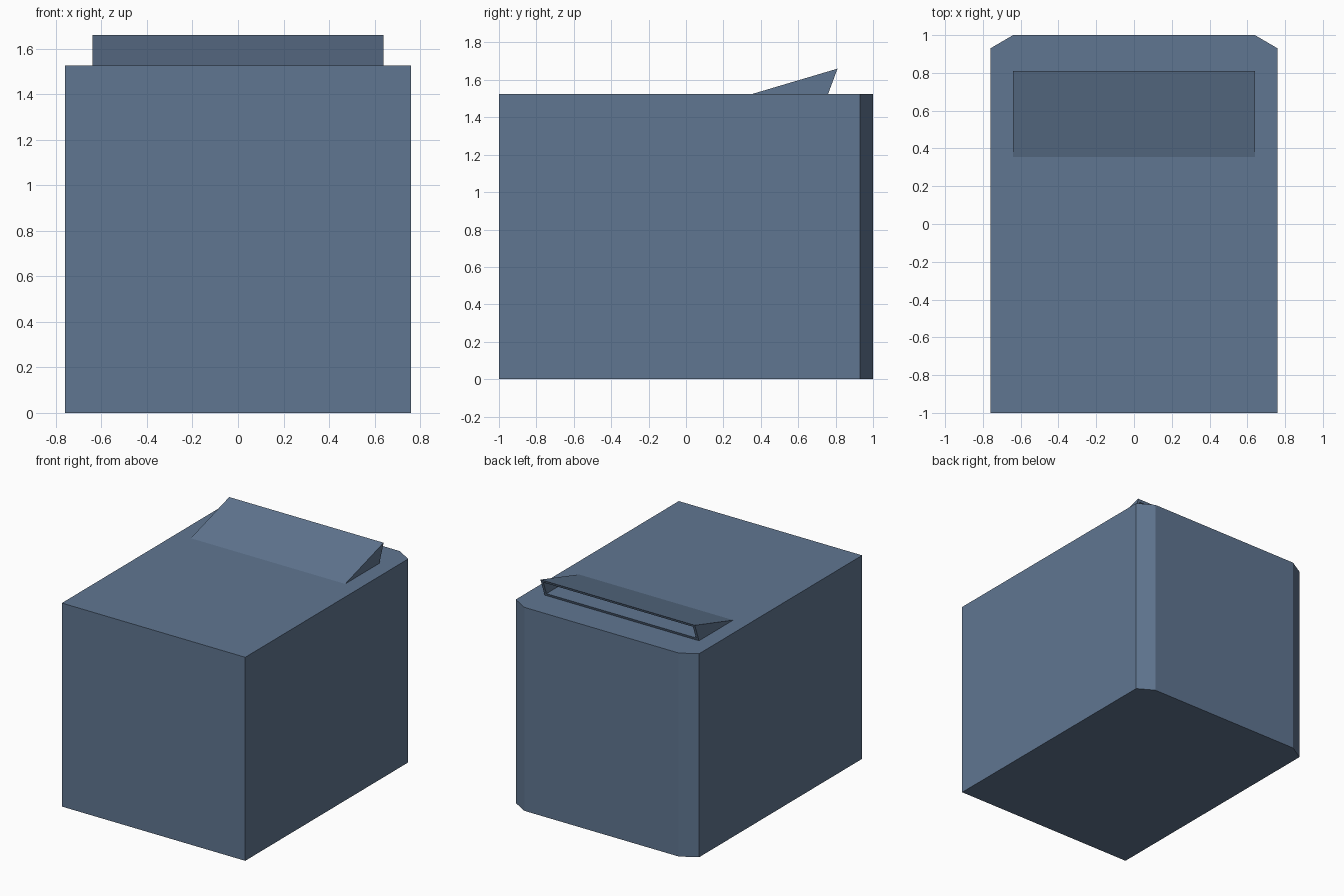
import bpy, bmesh
from mathutils import Vector

if "Cube" in bpy.data.objects:
    bpy.data.objects.remove(bpy.data.objects["Cube"])

paint = bpy.data.materials.new("slate_blue")
paint.diffuse_color = (0.117, 0.181, 0.283, 1)
paint.use_nodes = True
paint.node_tree.nodes["Principled BSDF"].inputs["Base Color"].default_value = paint.diffuse_color


def prism(points, offset):
    """Extrude a closed outline along an offset vector."""
    bm = bmesh.new()
    face = bm.faces.new([bm.verts.new(p) for p in points])
    ext = bmesh.ops.extrude_face_region(bm, geom=[face], use_keep_orig=True)
    new = [v for v in ext["geom"] if isinstance(v, bmesh.types.BMVert)]
    bmesh.ops.translate(bm, verts=new, vec=offset)
    bmesh.ops.recalc_face_normals(bm, faces=bm.faces[:])
    return bm


def finish(bm, name):
    mesh = bpy.data.meshes.new(name)
    bm.to_mesh(mesh)
    bm.free()
    mesh.materials.append(paint)
    bpy.context.collection.objects.link(bpy.data.objects.new(name, mesh))


# Cabinet body with the two back corners cut off
half = [(0.76, -1.0), (0.76, 0.93), (0.64, 1.0)]
outline = half + [(-x, y) for x, y in reversed(half)]
finish(prism([(x, y, 0) for x, y in outline], Vector((0, 0, 1.525))), "cabinet_body")

# Sloped vent hood
profile = [(0.355, 1.525), (0.76, 1.525), (0.81, 1.66)]
bm = prism([(-0.64, y, z) for y, z in profile], Vector((1.28, 0, 0)))

# Recessed opening in the back of the hood, following the roof slope
back = max(bm.faces, key=lambda f: f.normal.y)
bmesh.ops.inset_region(bm, faces=[back], thickness=0.02, use_even_offset=True)
bmesh.ops.inset_region(bm, faces=[back], thickness=0.0001)
middle = back.calc_center_median().z
for v in back.verts:
    v.co += Vector((0, -0.25, -0.075 if v.co.z > middle else 0))

# The underside rests on the body, so it is left open
under = [f for f in bm.faces if all(abs(v.co.z - 1.525) < 1e-4 for v in f.verts)]
bmesh.ops.delete(bm, geom=under, context='FACES_ONLY')
finish(bm, "vent_hood")
